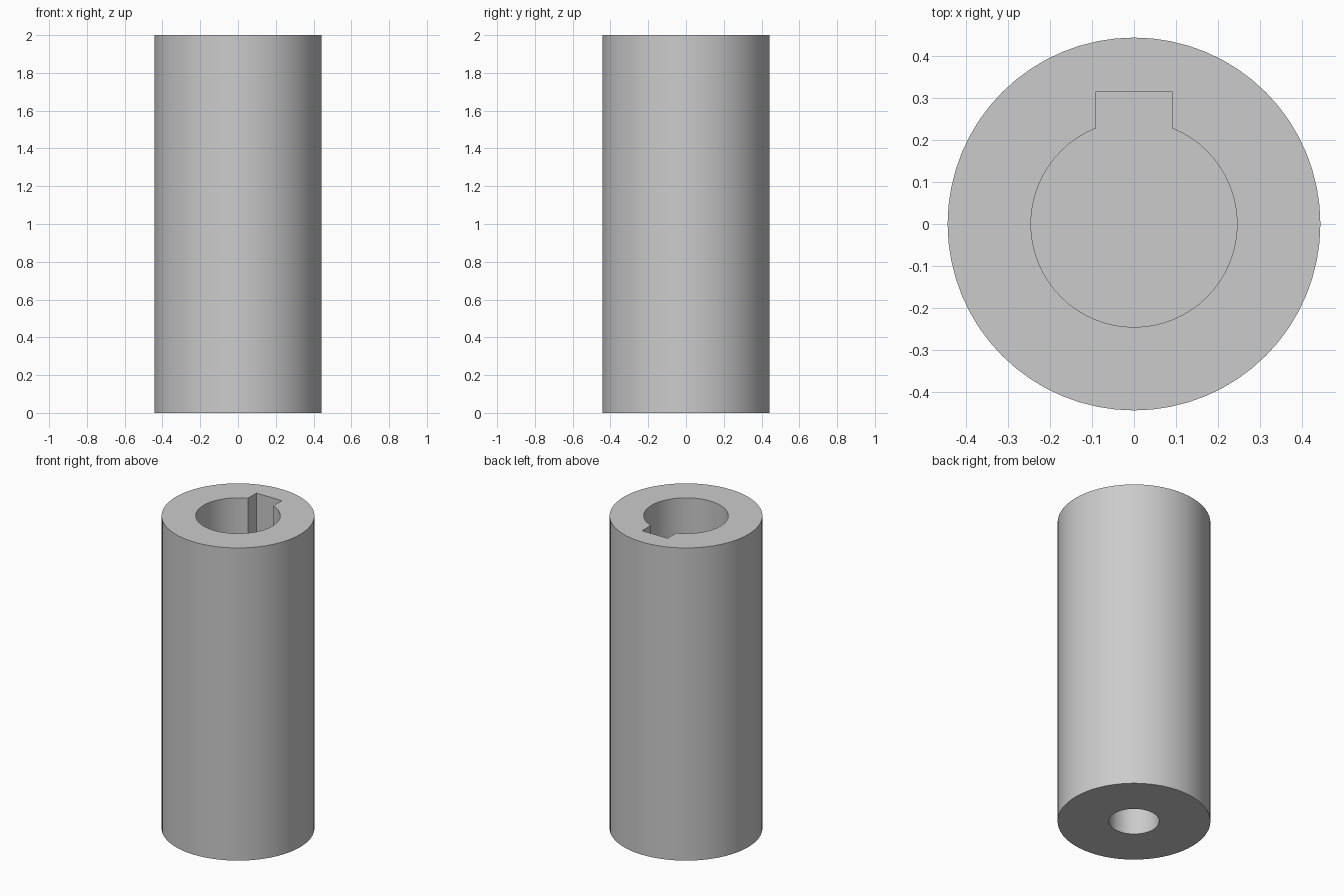
import bpy

if "Cube" in bpy.data.objects:
    bpy.data.objects.remove(bpy.data.objects["Cube"])

HEIGHT = 2.0
R_OUT, R_BORE, R_PILOT = 0.443, 0.245, 0.146
BORE_FLOOR, PILOT_TOP = 1.05, 0.9
EPS = 0.1


def cylinder(name, radius, z0, z1, sides):
    bpy.ops.mesh.primitive_cylinder_add(vertices=sides, radius=radius, depth=z1 - z0,
                                        location=(0, 0, (z0 + z1) / 2))
    bpy.context.object.name = name
    return bpy.context.object


def box(name, x, y0, y1, z0, z1):
    bpy.ops.mesh.primitive_cube_add(size=1, location=(0, (y0 + y1) / 2, (z0 + z1) / 2))
    ob = bpy.context.object
    ob.name = name
    ob.scale = (2 * x, y1 - y0, z1 - z0)
    bpy.ops.object.transform_apply(location=False, rotation=False, scale=True)
    return ob


def cut(target, cutter):
    mod = target.modifiers.new("cut", 'BOOLEAN')
    mod.operation = 'DIFFERENCE'
    mod.solver = 'EXACT'
    mod.object = cutter
    bpy.context.view_layer.objects.active = target
    bpy.ops.object.modifier_apply(modifier=mod.name)
    bpy.data.objects.remove(cutter)


# round sleeve body
sleeve = cylinder("coupling_sleeve", R_OUT, 0, HEIGHT, 64)

# wide blind bore from the top, with its keyway on the back side
cut(sleeve, cylinder("bore_cutter", R_BORE, BORE_FLOOR, HEIGHT + EPS, 64))
cut(sleeve, box("keyway_cutter", 0.09, 0.1, 0.315, BORE_FLOOR, HEIGHT + EPS))

# narrow blind bore from the bottom
cut(sleeve, cylinder("pilot_cutter", R_PILOT, -EPS, PILOT_TOP, 48))

# smooth round walls, crisp rims
bpy.ops.object.select_all(action='DESELECT')
sleeve.select_set(True)
bpy.context.view_layer.objects.active = sleeve
bpy.ops.object.shade_smooth_by_angle()
